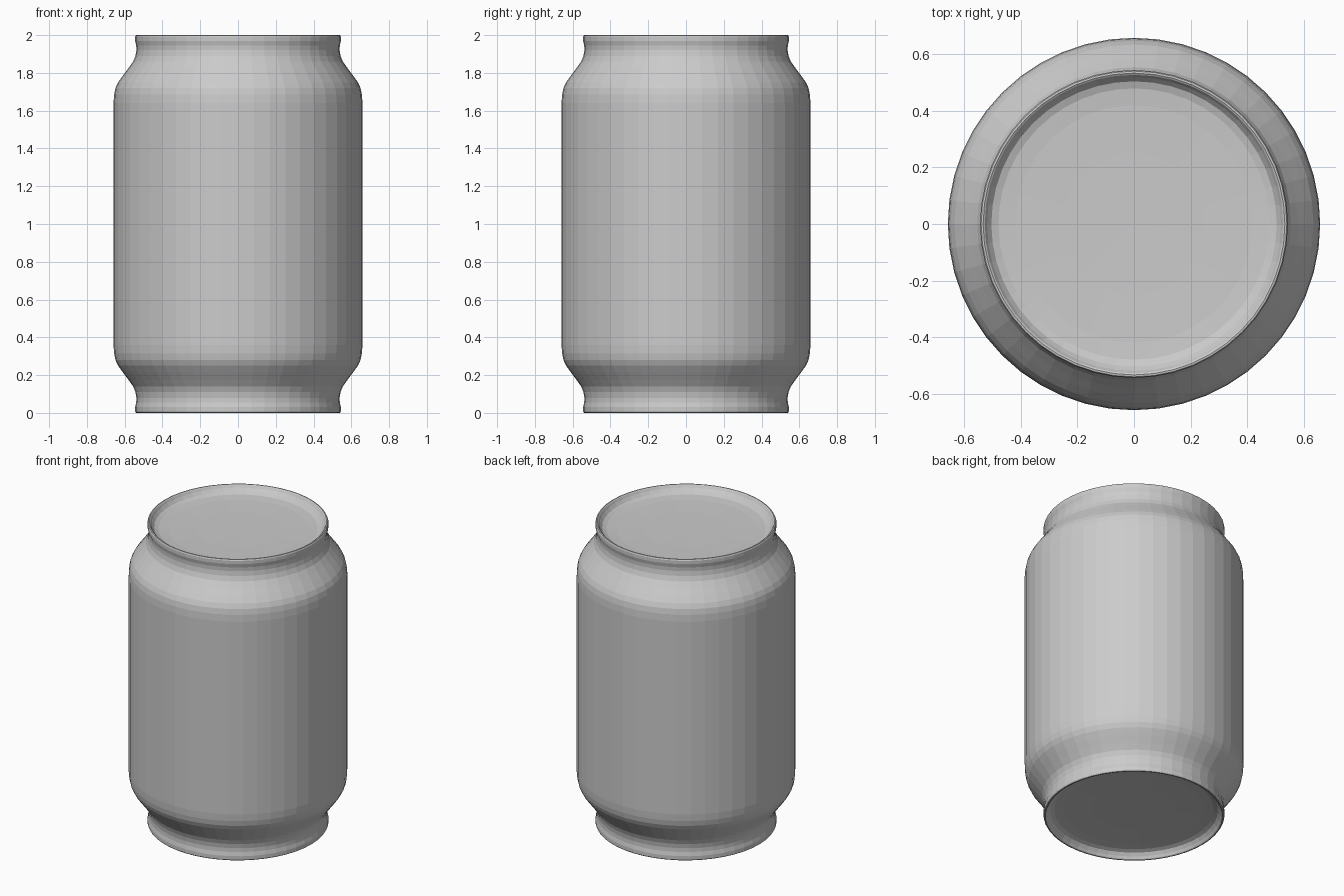
import bpy, bmesh
from math import cos, sin, tau

if "Cube" in bpy.data.objects:
    bpy.data.objects.remove(bpy.data.objects["Cube"])

SEGMENTS = 48
HEIGHT = 2.0


def lathe(name, profile):
    """Spin (radius, z) points round z; zero radius becomes a pole."""
    bm = bmesh.new()
    rings = []
    for r, z in profile:
        count = 1 if r == 0 else SEGMENTS
        rings.append([bm.verts.new((r * cos(tau * i / SEGMENTS), r * sin(tau * i / SEGMENTS), z))
                      for i in range(count)])
    for a, b in zip(rings, rings[1:]):
        for i in range(SEGMENTS):
            j = (i + 1) % SEGMENTS
            if len(a) == 1:
                bm.faces.new((a[0], b[j], b[i]))
            elif len(b) == 1:
                bm.faces.new((a[i], a[j], b[0]))
            else:
                bm.faces.new((a[i], a[j], b[j], b[i]))
    bmesh.ops.recalc_face_normals(bm, faces=bm.faces)
    mesh = bpy.data.meshes.new(name)
    bm.to_mesh(mesh)
    bm.free()
    obj = bpy.data.objects.new(name, mesh)
    bpy.context.collection.objects.link(obj)
    return obj


# Lower half: recessed end panel, rolled rim, neck and shoulder
recess = [(0, 0.055), (0.25, 0.054), (0.42, 0.05), (0.48, 0.045), (0.505, 0.036), (0.52, 0.018)]
rim = [(0.528, 0.004), (0.534, 0), (0.541, 0.001), (0.545, 0.008), (0.545, 0.03)]
neck = [(0.539, 0.055), (0.538, 0.08), (0.543, 0.11), (0.555, 0.14)]
shoulder = [(0.58, 0.175), (0.61, 0.215), (0.635, 0.25), (0.649, 0.28), (0.656, 0.315), (0.659, 0.36)]
half = recess + rim + neck + shoulder

# Upper half repeats the lower one, mirrored about mid-height
profile = half + [(r, HEIGHT - z) for r, z in reversed(half)]
lathe("can_body", profile)
